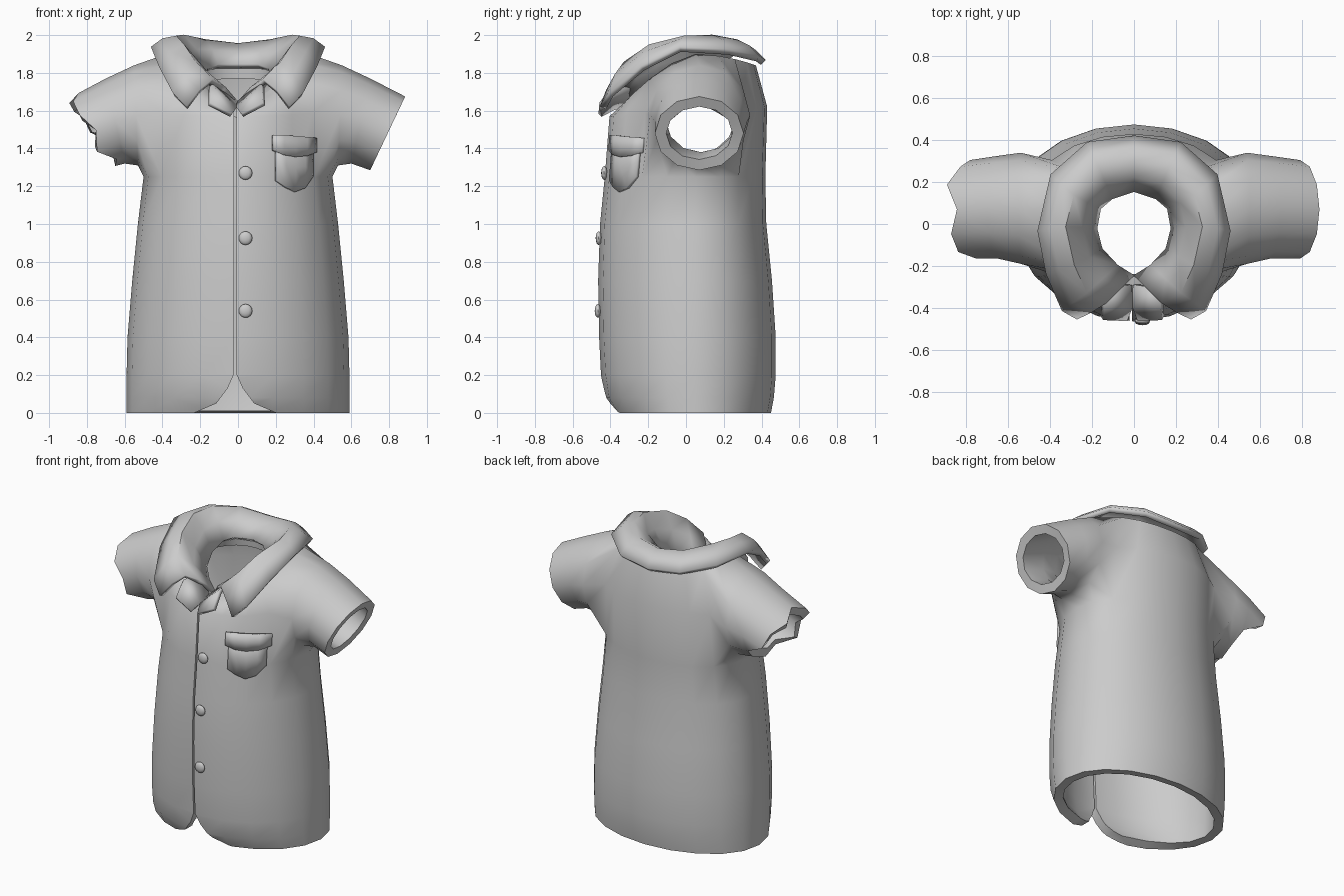
import bpy, bmesh, math
from mathutils import Vector

cube = bpy.data.objects.get("Cube")
if cube:
    bpy.data.objects.remove(cube, do_unlink=True)

cloth = bpy.data.materials.new("grey_cloth")
cloth.use_nodes = True
grey = (0.6, 0.6, 0.6, 1)
cloth.diffuse_color = grey
cloth.node_tree.nodes["Principled BSDF"].inputs["Base Color"].default_value = grey


def make_object(name, bm):
    bmesh.ops.recalc_face_normals(bm, faces=bm.faces[:])
    mesh = bpy.data.meshes.new(name)
    bm.to_mesh(mesh)
    bm.free()
    obj = bpy.data.objects.new(name, mesh)
    bpy.context.collection.objects.link(obj)
    mesh.materials.append(cloth)
    return obj


def smooth(obj, angle):
    bpy.ops.object.select_all(action='DESELECT')
    obj.select_set(True)
    bpy.context.view_layer.objects.active = obj
    bpy.ops.object.shade_smooth_by_angle(angle=math.radians(angle))


def thicken(obj, amount, offset=0):
    mod = obj.modifiers.new("thickness", 'SOLIDIFY')
    mod.thickness = amount
    mod.offset = offset


def stitch(bm, low, high, skip=()):
    for i in range(len(low)):
        j = (i + 1) % len(low)
        if i not in skip:
            bm.faces.new((low[i], low[j], high[j], high[i]))


def prism(name, outline, front, back):
    bm = bmesh.new()
    ends = [[bm.verts.new((x, y, z)) for x, z in outline] for y in (front, back)]
    stitch(bm, *ends)
    for end in ends:
        bm.faces.new(end)
    return make_object(name, bm)


# Torso rings: height at front, side and back, half width, front y, back y, back roundness
TORSO = [
    (0, 0, 0, .59, -.38, .45, .95),
    (.08, .08, .08, .59, -.43, .465, .95),
    (.2, .2, .2, .59, -.45, .475, .95),
    (.4, .4, .4, .585, -.46, .475, .95),
    (.7, .7, .7, .56, -.465, .455, .95),
    (1, 1, 1, .53, -.455, .425, .95),
    (1.25, 1.25, 1.25, .5, -.43, .42, .9),
    (1.57, 1.6, 1.62, .485, -.405, .43, .75),
    (1.61, 1.9, 1.84, .38, -.36, .37, .8),
    (1.63, 1.8, 1.83, .21, -.25, .19, 1),
]
# Sleeve rings: top x z, bottom x z, middle y, half depth
SLEEVE = [
    (.55, 1.84, .53, 1.31, .075, .265),
    (.7, 1.77, .6, 1.32, .08, .245),
    (.885, 1.675, .7, 1.285, .07, .235),
]
# Armhole as torso ring and column steps from the side, starting at the top
ARMHOLE = [(8, 0), (8, 1), (8, 2), (7, 2), (6, 2), (6, 1),
           (6, 0), (6, -1), (6, -2), (7, -2), (8, -2), (8, -1)]
TORN = [.04, -.02, .01, .01, .09, .08, .05, .07, 0, .04, 0, 0]
SIDES = 20
MIDDLE_Y = .05


def torso_ring(front, side, back, width, y_front, y_back, roundness):
    for i in range(SIDES):
        a = math.tau * i / SIDES
        s = math.sin(a)
        reach = (y_back - MIDDLE_Y) * s ** roundness if s > 0 else (MIDDLE_Y - y_front) * s
        z = side + ((back if s > 0 else front) - side) * abs(s) ** 1.5
        yield Vector((width * math.cos(a), MIDDLE_Y + reach, z))


def sleeve_ring(side, top_x, top_z, low_x, low_z, mid_y, depth):
    top, low = Vector((top_x, mid_y, top_z)), Vector((low_x, mid_y, low_z))
    for i in range(len(ARMHOLE)):
        a = math.tau * i / len(ARMHOLE)
        p = (top + low) / 2 + (top - low) / 2 * math.cos(a)
        yield Vector((p.x * side, mid_y + depth * math.sin(a), p.z))


# Shirt body: torso with armholes and sleeves grown from them
bm = bmesh.new()
rows = [[bm.verts.new(p) for p in torso_ring(*r)] for r in TORSO]
half = SIDES // 2
open_columns = [(c + k) % SIDES for c in (0, half) for k in (-2, -1, 0, 1)]
for n in range(len(rows) - 1):
    stitch(bm, rows[n], rows[n + 1], open_columns if n in (6, 7) else ())
for side in (1, -1):
    ring = [rows[r][k % SIDES if side > 0 else (half - k) % SIDES] for r, k in ARMHOLE]
    for spec in SLEEVE:
        following = [bm.verts.new(p) for p in sleeve_ring(side, *spec)]
        stitch(bm, ring, following)
        ring = following
# Ragged end of the right sleeve
for v, cut in zip(ring, TORN):
    v.co += Vector((cut, 0, cut * .45))
body = make_object("shirt_body", bm)
thicken(body, .06, -1)

# Front opening and curved hem
SEAM = -.015
hem_half = [(.24, -.01), (.1, .05), (.04, .13)]
hem = ([(SEAM + x, z) for x, z in hem_half] + [(SEAM, .22)]
       + [(SEAM - x, z) for x, z in reversed(hem_half)])
slit = [(SEAM - .006, .1), (SEAM + .006, .1), (SEAM + .006, 1.7), (SEAM - .006, 1.7)]
cuts = [prism("hem_notch", hem, -.8, -.2), prism("front_opening", slit, -.8, -.3)]
for tool in cuts:
    mod = body.modifiers.new(tool.name, 'BOOLEAN')
    mod.operation = 'DIFFERENCE'
    mod.solver = 'EXACT'
    mod.object = tool
graph = bpy.context.evaluated_depsgraph_get()
result = bpy.data.meshes.new_from_object(body.evaluated_get(graph))
body.modifiers.clear()
body.data = result
for tool in cuts:
    bpy.data.objects.remove(tool, do_unlink=True)
smooth(body, 55)

# Collar: inner edge, crest and outer edge from centre back to the front tip
COLLAR = [
    ((0, .165, 1.85), (0, .3, 1.955), (0, .41, 1.87)),
    ((.11, .13, 1.85), (.17, .27, 1.975), (.22, .38, 1.89)),
    ((.17, .08, 1.83), (.29, .14, 2), (.39, .23, 1.925)),
    ((.19, -.02, 1.79), (.33, -.01, 1.995), (.45, -.03, 1.94)),
    ((.165, -.12, 1.73), (.29, -.19, 1.95), (.41, -.23, 1.84)),
    ((.09, -.2, 1.69), (.23, -.32, 1.86), (.34, -.4, 1.7)),
    ((.01, -.25, 1.65), (.14, -.37, 1.77), (.27, -.44, 1.63)),
]


def rolled(column, side):
    inner, crest, outer = [Vector((x * side, y, z)) for x, y, z in column]
    bulge = (crest - (inner + outer) / 2) * .12
    return inner, (inner + crest) / 2 + bulge, crest, (crest + outer) / 2 + bulge, outer


def sheet(name, columns):
    bm = bmesh.new()
    grid = [[bm.verts.new(p) for p in c] for c in columns]
    for a, b in zip(grid, grid[1:]):
        for i in range(len(a) - 1):
            bm.faces.new((a[i], a[i + 1], b[i + 1], b[i]))
    return make_object(name, bm)


collar = sheet("collar", [rolled(c, -1) for c in reversed(COLLAR)]
               + [rolled(c, 1) for c in COLLAR[1:]])
collar.location.z = -.015
thicken(collar, .035)
smooth(collar, 65)

# Small open points of the button band below the collar
LAPEL = [((.12, -.3, 1.73), (.01, -.29, 1.64)), ((.14, -.38, 1.73), (.005, -.39, 1.61)),
         ((.145, -.45, 1.635), (.03, -.455, 1.575))]
for name, side in (("left_lapel", 1), ("right_lapel", -1)):
    lapel = sheet(name, [[Vector((x * side + SEAM / 2, y, z)) for x, y, z in c] for c in LAPEL])
    thicken(lapel, .025)
    smooth(lapel, 35)


def front_y(x, z):
    """Front surface of the torso."""
    for low, high in zip(TORSO, TORSO[1:]):
        if low[0] <= z <= high[0]:
            t = (z - low[0]) / (high[0] - low[0])
            width, depth = (low[k] + (high[k] - low[k]) * t for k in (3, 4))
            return MIDDLE_Y + (depth - MIDDLE_Y) * math.sqrt(1 - (x / width) ** 2)


# Chest pocket and its flap: x, top and bottom of each column
POCKET = [(.2, 1.42, 1.23), (.25, 1.42, 1.195), (.3, 1.42, 1.17), (.35, 1.42, 1.19), (.39, 1.41, 1.25)]
FLAP = [(.185, 1.47, 1.39), (.24, 1.47, 1.365), (.3, 1.465, 1.355), (.36, 1.46, 1.36), (.41, 1.455, 1.38)]
for name, columns, lift in (("chest_pocket", POCKET, .006), ("pocket_flap", FLAP, .016)):
    patch = sheet(name, [[Vector((x, front_y(x, z) - lift, z)) for z in (top, (top + low) / 2, low)]
                         for x, top, low in columns])
    thicken(patch, .024)
    smooth(patch, 40)

# Buttons down the front
for place, z in (("top", 1.27), ("middle", .925), ("bottom", .54)):
    bm = bmesh.new()
    bmesh.ops.create_uvsphere(bm, u_segments=12, v_segments=8, radius=.036)
    bmesh.ops.scale(bm, vec=(1, .45, 1), verts=bm.verts[:])
    button = make_object(place + "_button", bm)
    button.location = (.04, front_y(.04, z) - .006, z)
    smooth(button, 60)
